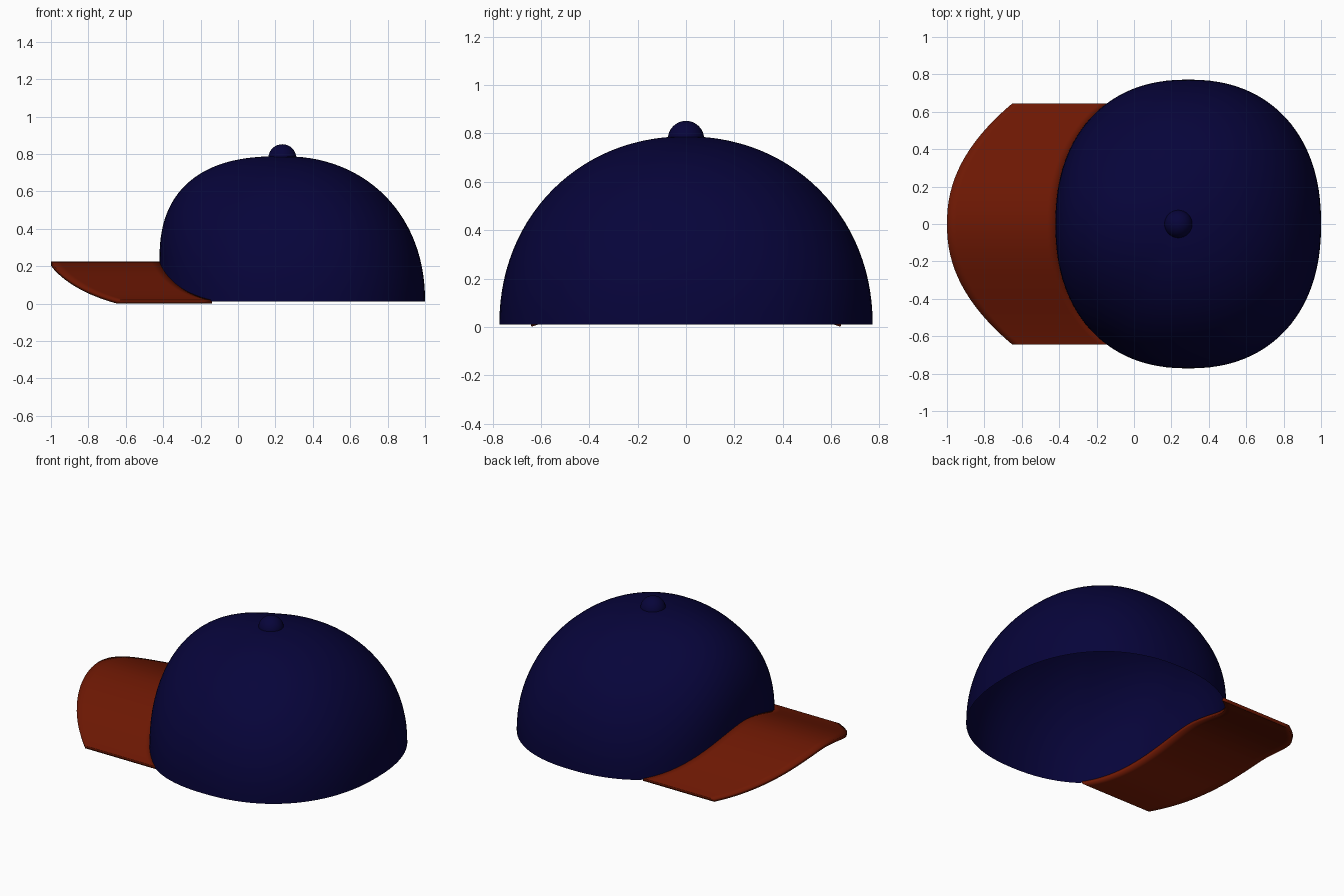
import bpy, bmesh, math

if "Cube" in bpy.data.objects:
    bpy.data.objects.remove(bpy.data.objects["Cube"])

NAVY = (0.002, 0.0012, 0.042, 1)
RUST = (0.155, 0.009, 0.001, 1)
CX, RX, RY, N = 0.29, 0.71, 0.772, 2.25      # crown outline: a superellipse
APEX_X, TOP = 0.24, 0.788
BRIM_Y = 0.645


def material(name, color):
    m = bpy.data.materials.new(name)
    m.diffuse_color = color
    m.use_nodes = True
    m.node_tree.nodes["Principled BSDF"].inputs["Base Color"].default_value = m.diffuse_color
    return m


navy, rust = material("navy_cloth", NAVY), material("rust_cloth", RUST)


def make(name, verts, faces, mat):
    mesh = bpy.data.meshes.new(name)
    mesh.from_pydata(verts, [], faces)
    obj = bpy.data.objects.new(name, mesh)
    bpy.context.collection.objects.link(obj)
    mesh.materials.append(mat)
    return obj


def smooth(obj, angle=40):
    bpy.ops.object.select_all(action='DESELECT')
    obj.select_set(True)
    bpy.context.view_layer.objects.active = obj
    bpy.ops.object.shade_smooth_by_angle(angle=math.radians(angle))


def brim_top(y):
    t = min(1, abs(y) / BRIM_Y)
    return 0.225 - 0.205 * (0.6 * t ** 1.7 + 0.2 * (1 - math.cos(math.pi * t)))


def spow(v, p):
    return math.copysign(abs(v) ** p, v)


# Crown: open dome whose front rim rises to follow the arched brim
SEG, RINGS = 96, 28
verts, faces = [], []
for j in range(RINGS):
    phi = math.pi / 2 * j / RINGS
    plan = N - 0.23 * math.sin(phi) ** 2          # rounder towards the top
    for i in range(SEG):
        a = 2 * math.pi * i / SEG
        c, s = math.cos(a), math.sin(a)
        bx, by = CX + RX * spow(c, 2 / N), RY * spow(s, 2 / N)
        px, py = CX + RX * spow(c, 2 / plan), RY * spow(s, 2 / plan)
        # fuller at the front
        n = 2.07 + 0.45 * max(0, -c) ** 4 + 0.07 * max(0, c)
        low = 0.01
        if c < 0 and abs(by) < BRIM_Y:
            low = max(low, brim_top(by) - 0.006)
        r = math.cos(phi) ** (2 / n)
        z = low + (TOP - low) * math.sin(phi) ** (2 / n)
        verts.append((APEX_X + (px - APEX_X) * r, py * r, z))
for j in range(RINGS - 1):
    for i in range(SEG):
        k = (i + 1) % SEG
        faces.append((j * SEG + i, j * SEG + k, (j + 1) * SEG + k, (j + 1) * SEG + i))
verts.append((APEX_X, 0, TOP))
last = (RINGS - 1) * SEG
faces += [(last + i, last + (i + 1) % SEG, len(verts) - 1) for i in range(SEG)]
smooth(make("crown", verts, faces, navy), 60)

# Brim: arched sheet between the crown outline and the curved front edge
ROWS, COLS = 48, 12
verts, faces = [], []
for i in range(ROWS + 1):
    y = BRIM_Y * math.sin(math.pi * (i / ROWS - 0.5))
    inner = CX - RX * (1 - (abs(y) / RY) ** N) ** (1 / N) + 0.005
    outer = -1 + 0.35 * (abs(y) / BRIM_Y) ** 2.2
    for j in range(COLS + 1):
        verts.append((inner + (outer - inner) * j / COLS, y, brim_top(y)))
W = COLS + 1
for i in range(ROWS):
    for j in range(COLS):
        faces.append((i * W + j, (i + 1) * W + j, (i + 1) * W + j + 1, i * W + j + 1))
brim = make("brim", verts, faces, rust)
sol = brim.modifiers.new("thickness", 'SOLIDIFY')
sol.thickness, sol.offset = 0.02, -1
smooth(brim)

# Button on top of the crown
bpy.ops.mesh.primitive_uv_sphere_add(segments=32, ring_count=16, radius=0.075,
                                     location=(APEX_X - 0.003, 0, 0.777))
button = bpy.context.object
button.name = "top_button"
button.data.materials.append(navy)
smooth(button)
